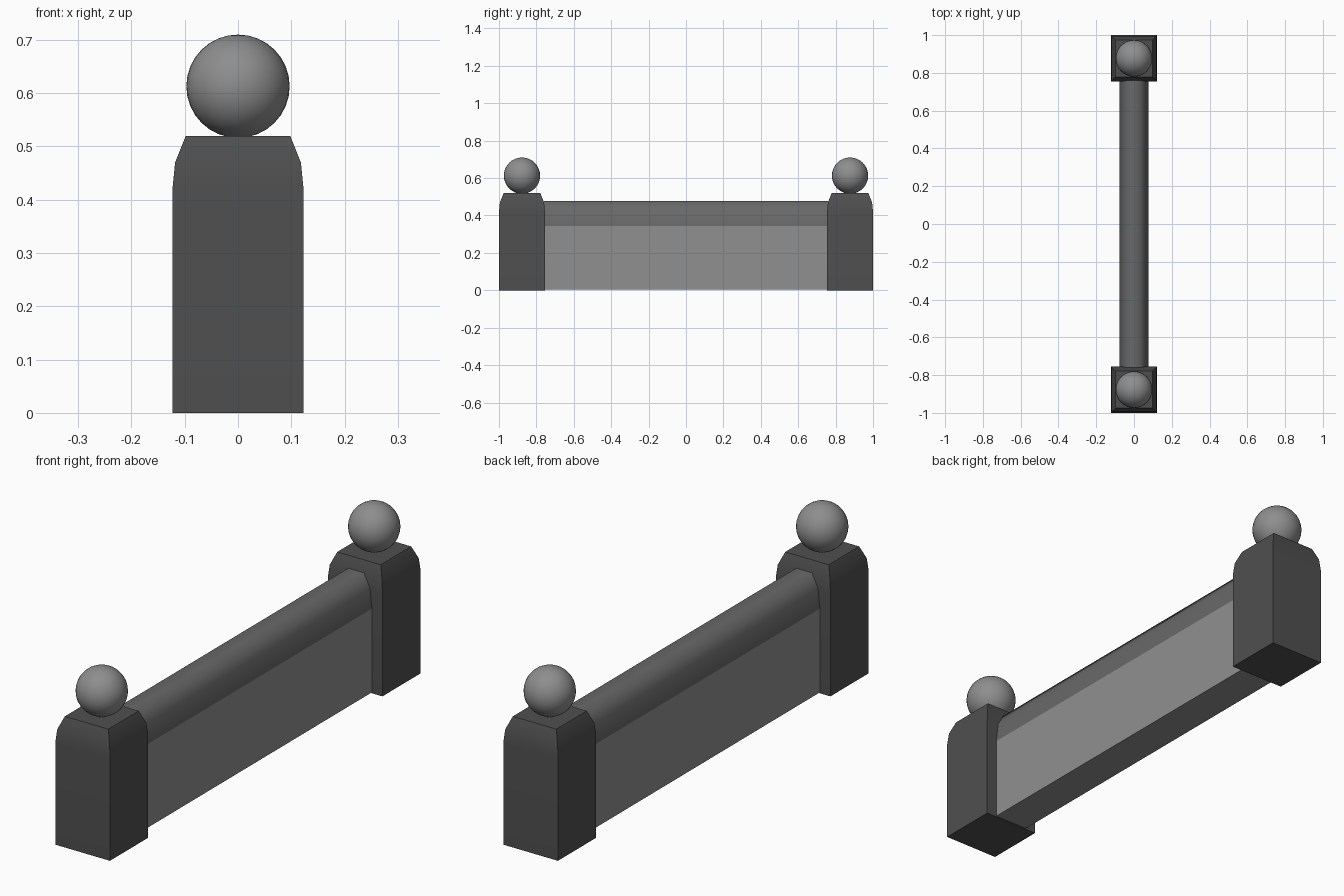
import bpy, bmesh, math

if "Cube" in bpy.data.objects:
    bpy.data.objects.remove(bpy.data.objects["Cube"])


def material(name, value):
    mat = bpy.data.materials.new(name)
    mat.diffuse_color = (value, value, value, 1)
    mat.use_nodes = True
    mat.node_tree.nodes["Principled BSDF"].inputs["Base Color"].default_value = mat.diffuse_color
    return mat


DARK = material("dark_stone", 0.078)
COPING = material("coping_stone", 0.14)
WALL = material("wall_stone", 0.28)
BALL = material("ball_stone", 0.27)


def add_object(name, bm, angle, mat):
    bmesh.ops.recalc_face_normals(bm, faces=bm.faces)
    mesh = bpy.data.meshes.new(name)
    bm.to_mesh(mesh)
    bm.free()
    mesh.materials.append(mat)
    obj = bpy.data.objects.new(name, mesh)
    bpy.context.collection.objects.link(obj)
    bpy.ops.object.select_all(action='DESELECT')
    obj.select_set(True)
    bpy.context.view_layer.objects.active = obj
    bpy.ops.object.shade_smooth_by_angle(angle=math.radians(angle))


# Square post: stacked square rings (half width, height), capped
def post(name, y):
    bm = bmesh.new()
    rings = []
    for h, z in [(0.123, 0), (0.123, 0.42), (0.118, 0.47), (0.098, 0.52)]:
        rings.append([bm.verts.new((sx * h, y + sy * h, z))
                      for sx, sy in [(-1, -1), (1, -1), (1, 1), (-1, 1)]])
    for a, b in zip(rings, rings[1:]):
        for i in range(4):
            j = (i + 1) % 4
            bm.faces.new((a[i], a[j], b[j], b[i]))
    bm.faces.new(rings[0][::-1])
    bm.faces.new(rings[-1])
    add_object(name, bm, 30, DARK)


# Ball finial
def ball(name, y):
    bm = bmesh.new()
    bmesh.ops.create_uvsphere(bm, u_segments=32, v_segments=16, radius=0.097)
    bmesh.ops.translate(bm, verts=bm.verts, vec=(0, y, 0.613))
    add_object(name, bm, 40, BALL)


# Wall part: half profile (x, z) mirrored, extruded along y between the posts
def wall_part(name, half, mat):
    profile = half + [(-x, z) for x, z in reversed(half)]
    bm = bmesh.new()
    face = bm.faces.new([bm.verts.new((x, -0.76, z)) for x, z in profile])
    ext = bmesh.ops.extrude_face_region(bm, geom=[face])
    moved = [v for v in ext["geom"] if isinstance(v, bmesh.types.BMVert)]
    bmesh.ops.translate(bm, verts=moved, vec=(0, 1.52, 0))
    add_object(name, bm, 75, mat)


for label, y in [("front", -0.877), ("back", 0.877)]:
    post(label + "_post", y)
    ball(label + "_ball", y)

wall_part("wall", [(0.076, 0.004), (0.076, 0.345)], WALL)
wall_part("coping", [(0.076, 0.345), (0.067, 0.425), (0.035, 0.478)], COPING)
